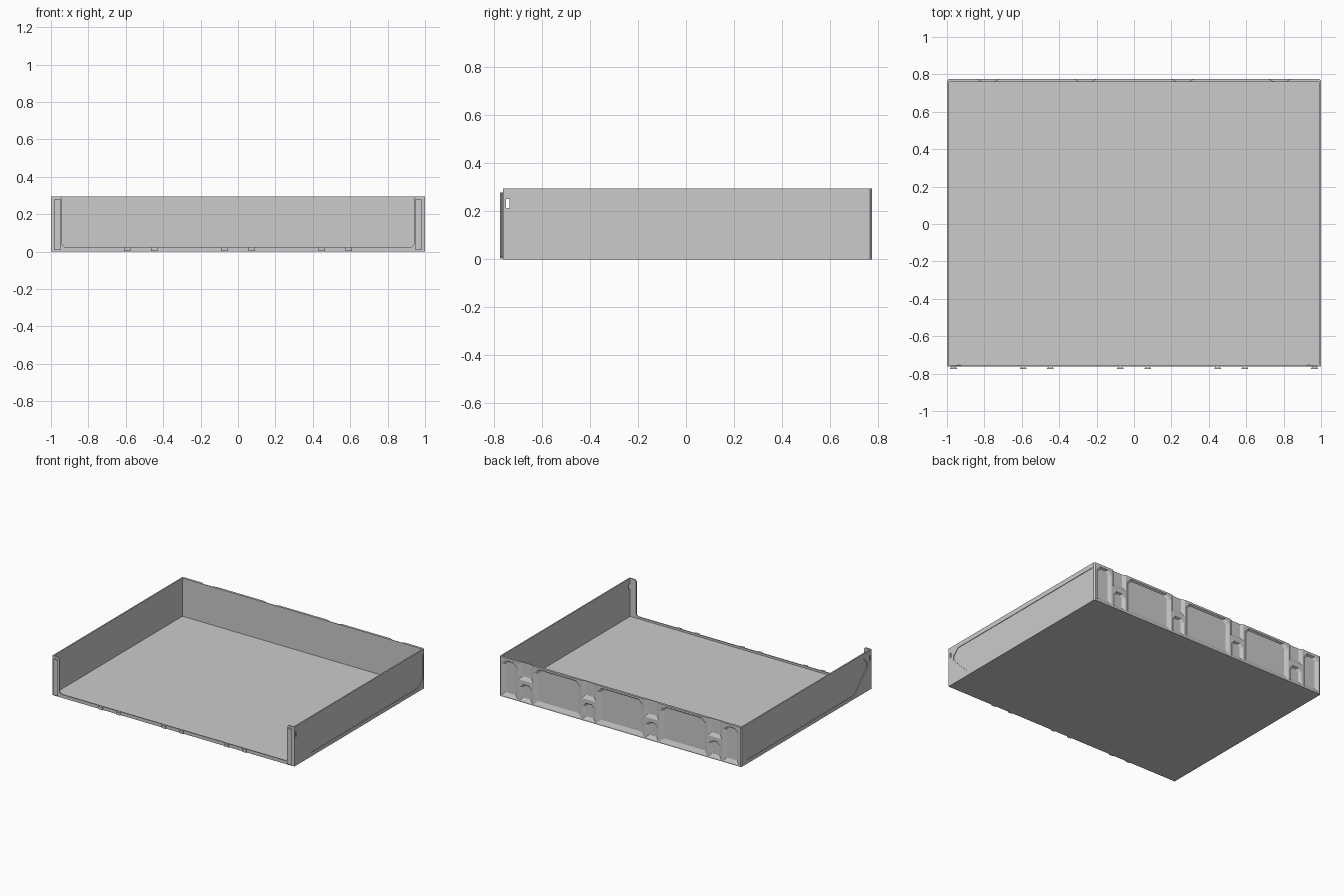
import bpy, bmesh

if "Cube" in bpy.data.objects:
    bpy.data.objects.remove(bpy.data.objects["Cube"])


def loft(name, rings):
    """Closed solid through a list of equal-length point rings."""
    bm = bmesh.new()
    loops = [[bm.verts.new(p) for p in r] for r in rings]
    n = len(loops[0])
    for a, b in zip(loops, loops[1:]):
        for i in range(n):
            j = (i + 1) % n
            bm.faces.new((a[i], a[j], b[j], b[i]))
    bm.faces.new(loops[0])
    bm.faces.new(loops[-1])
    bmesh.ops.recalc_face_normals(bm, faces=bm.faces[:])
    me = bpy.data.meshes.new(name)
    bm.to_mesh(me)
    bm.free()
    ob = bpy.data.objects.new(name, me)
    bpy.context.collection.objects.link(ob)
    return ob


def prism(name, pts, axis, a, b):
    """Extrude a 2D profile along an axis (0=x, 1=y, 2=z)."""
    def put(p, h):
        q = list(p)
        q.insert(axis, h)
        return q
    return loft(name, [[put(p, h) for p in pts] for h in (a, b)])


def cut(target, cutters):
    for c in cutters:
        m = target.modifiers.new("cut", 'BOOLEAN')
        m.operation = 'DIFFERENCE'
        m.solver = 'EXACT'
        m.object = c
        bpy.context.view_layer.objects.active = target
        bpy.ops.object.modifier_apply(modifier=m.name)
        bpy.data.objects.remove(c)


def chamfered(x0, x1, z0, z1, c):
    return [(x0, z0), (x1, z0), (x1, z1 - c), (x1 - c, z1), (x0 + c, z1), (x0, z1 - c)]


H, FRONT, BACK = 0.295, -0.763, 0.775
RIM, WALL_Y = -0.755, 0.758

# floor and side walls as one U-shaped extrusion
W = 0.99
body = prism("tray_body", [(-1, 0), (1, 0), (1, H), (W, H), (W, 0.01),
                           (-W, 0.01), (-W, H), (-1, H)], 1, RIM, WALL_Y)

# shallow side panels and small through slots
panel = [(-0.71, 0.215), (-0.665, 0.26), (0.754, 0.26), (0.754, 0.075),
         (0.706, 0.028), (-0.56, 0.028), (-0.71, 0.18)]
slot = [(-0.75, 0.215), (-0.736, 0.215), (-0.736, 0.252), (-0.75, 0.252)]
cut(body, [prism("panel_cut", panel, 0, s * 0.996, s * 1.05) for s in (-1, 1)]
    + [prism("slot_cut", slot, 0, -1.1, 1.1)])

# front rim: low lip with an upright flange at each end
half = [(1, 0), (1, H), (0.952, H), (0.942, H - 0.01), (0.942, 0.04), (0.927, 0.025)]
prism("front_rim", half + [(-x, z) for x, z in reversed(half)], 1, FRONT, RIM)

# back wall with clipped corners
back = prism("back_wall", [(-1, WALL_Y), (1, WALL_Y), (1, BACK - 0.008), (0.992, BACK),
                           (-0.992, BACK), (-1, BACK - 0.008)], 2, 0, H)


def pocket(x0, x1, z0, z1, c, inset, top):
    outer = chamfered(x0, x1, z0, z1, c)
    inner = chamfered(x0 + inset, x1 - inset, z0 + inset, z1 - top, c * 0.8)
    ring = lambda pts, y: [(x, y, z) for x, z in pts]
    return loft("pocket_cut", [ring(outer, BACK + 0.02), ring(outer, BACK), ring(inner, 0.763)])


# flared pockets in the back wall
pockets = [pocket(c - 0.195, c + 0.195, 0.01, 0.28, 0.035, 0.028, 0.008)
           for c in (-0.52, 0, 0.52)]
for c in (-0.78, -0.26, 0.26, 0.78):
    pockets.append(pocket(c - 0.053, c + 0.053, 0.01, 0.135, 0.025, 0.022, 0.008))
    pockets.append(pocket(c - 0.06, c + 0.06, 0.165, 0.45, 0.01, 0.025, 0.01))
for s in (-1, 1):
    c = s * 0.915
    pockets.append(pocket(c - 0.066, c + 0.066, 0.01, 0.275, 0.03, 0.024, 0.008))
cut(back, pockets)


def peg(name, x, z0, z1, w):
    plan = [(x - w * 0.6, FRONT), (x + w * 0.6, FRONT), (x + w, -0.771),
            (x + w, -BACK), (x - w, -BACK), (x - w, -0.771)]
    prism(name, plan, 2, z0, z1)


# front connecting posts and pegs
for s, side in ((-1, "left"), (1, "right")):
    peg("post_" + side, s * 0.965, 0.01, 0.278, 0.018)
for c in (-0.52, 0, 0.52):
    for d in (-0.073, 0.073):
        peg("front_peg", c + d, 0.003, 0.024, 0.017)
